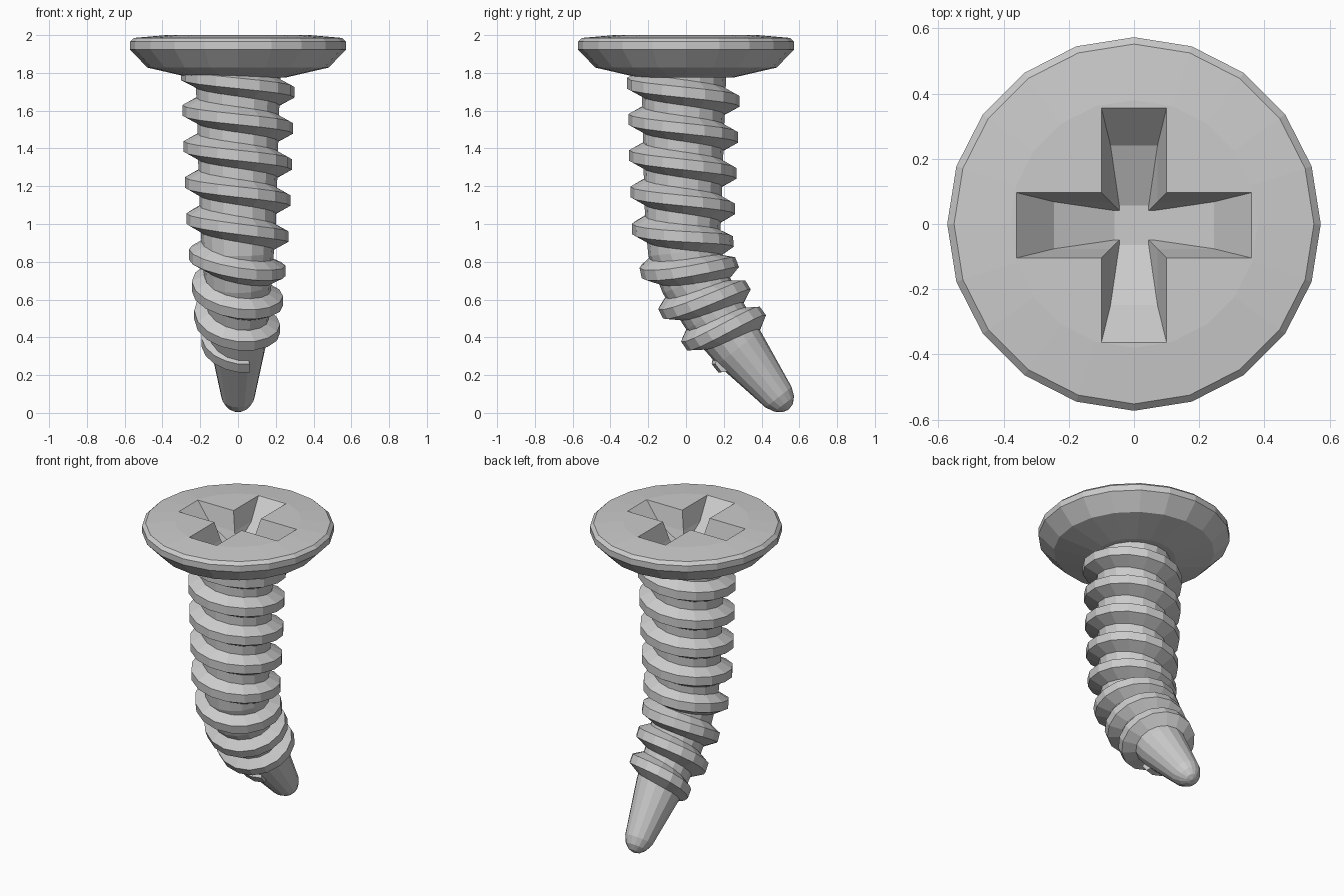
import bpy, bmesh
from math import sin, cos, pi, radians, hypot
from mathutils import Vector

if "Cube" in bpy.data.objects:
    bpy.data.objects.remove(bpy.data.objects["Cube"])

# Bent centre line: y, z, tilt in degrees, core radius
PATH = [(-.012, 1.79, 0, .225), (-.013, 1.55, 0, .216), (-.015, 1.3, 0, .21),
        (-.016, 1.0, 1, .2), (-.01, .85, 6, .19), (.042, .7, 22, .178),
        (.142, .53, 33, .166), (.28, .345, 38, .145), (.49, .083, 38, .088),
        (.52, .047, 38, .066), (.538, .025, 38, .035), (.543, .018, 38, .004)]


def lerp(a, b, f):
    return a + (b - a) * f


def at_length(s):
    for p, q in zip(PATH, PATH[1:]):
        d = hypot(q[0] - p[0], q[1] - p[1])
        if s <= d:
            return [lerp(a, b, s / d) for a, b in zip(p, q)]
        s -= d
    return list(PATH[-1])


def place(frame, ang, r, along=0):
    """Point at an angle and radius around the centre line, moved along it."""
    y, z, tilt = frame[:3]
    t = radians(tilt)
    side = sin(ang) * r
    return Vector((cos(ang) * r, y + side * cos(t) + along * sin(t),
                   z + side * sin(t) - along * cos(t)))


def loft(name, rings):
    """Skin a list of equal closed rings and cap both ends."""
    bm = bmesh.new()
    vs = [[bm.verts.new(p) for p in ring] for ring in rings]
    n = len(vs[0])
    for a, b in zip(vs, vs[1:]):
        for i in range(n):
            j = (i + 1) % n
            bm.faces.new((a[i], a[j], b[j], b[i]))
    bm.faces.new(vs[0])
    bm.faces.new(vs[-1])
    bmesh.ops.recalc_face_normals(bm, faces=bm.faces)
    me = bpy.data.meshes.new(name)
    bm.to_mesh(me)
    bm.free()
    ob = bpy.data.objects.new(name, me)
    bpy.context.collection.objects.link(ob)
    return ob


# Core with rounded tip
N = 16
loft("shaft_core", [[place(p, 2 * pi * i / N, p[3]) for i in range(N)] for p in PATH])

# Helical thread, fading out near the tip
rings = []
STEPS = 16
for k in range(-4, 8 * STEPS + 2):
    t = k / STEPS
    s = .045 + .191 * min(t, 5) + .178 * max(t - 5, 0)
    f = at_length(max(s, 0))
    fade = min(1, max(.35, (8.1 - t) / .5))
    crest = f[3] + lerp(.078, .065, max(t, 0) / 8) * fade
    inner, base, top = f[3] - .015, .075 * (.4 + .6 * fade), .028
    ang = 2 * pi * (t + .75)
    rings.append([place(f, ang, inner, -base), place(f, ang, crest, -top),
                  place(f, ang, crest, top), place(f, ang, inner, base)])
loft("thread", rings)

# Countersunk head
M = 20
PROFILE = [(.25, 1.775), (.48, 1.828), (.573, 1.925), (.573, 1.965), (.552, 1.985), (.38, 2.0)]
head = loft("head", [[Vector((r * cos(2 * pi * i / M), r * sin(2 * pi * i / M), z))
                      for i in range(M)] for r, z in PROFILE])

# Cross recess cut by two tapered bars
LEVELS = [(.40, .11, 2.04), (.36, .1, 2.0), (.245, .072, 1.88), (.06, .045, 1.80)]
for turn in (0, 1):
    bar = []
    for a, b, z in LEVELS:
        x, y = (b, a) if turn else (a, b)
        bar.append([Vector((sx * x, sy * y - .004, z))
                    for sx, sy in ((-1, -1), (1, -1), (1, 1), (-1, 1))])
    cutter = loft("recess_cutter", bar)
    mod = head.modifiers.new("recess", 'BOOLEAN')
    mod.operation, mod.solver, mod.object = 'DIFFERENCE', 'EXACT', cutter
    bpy.context.view_layer.objects.active = head
    bpy.ops.object.modifier_apply(modifier=mod.name)
    bpy.data.objects.remove(cutter)
